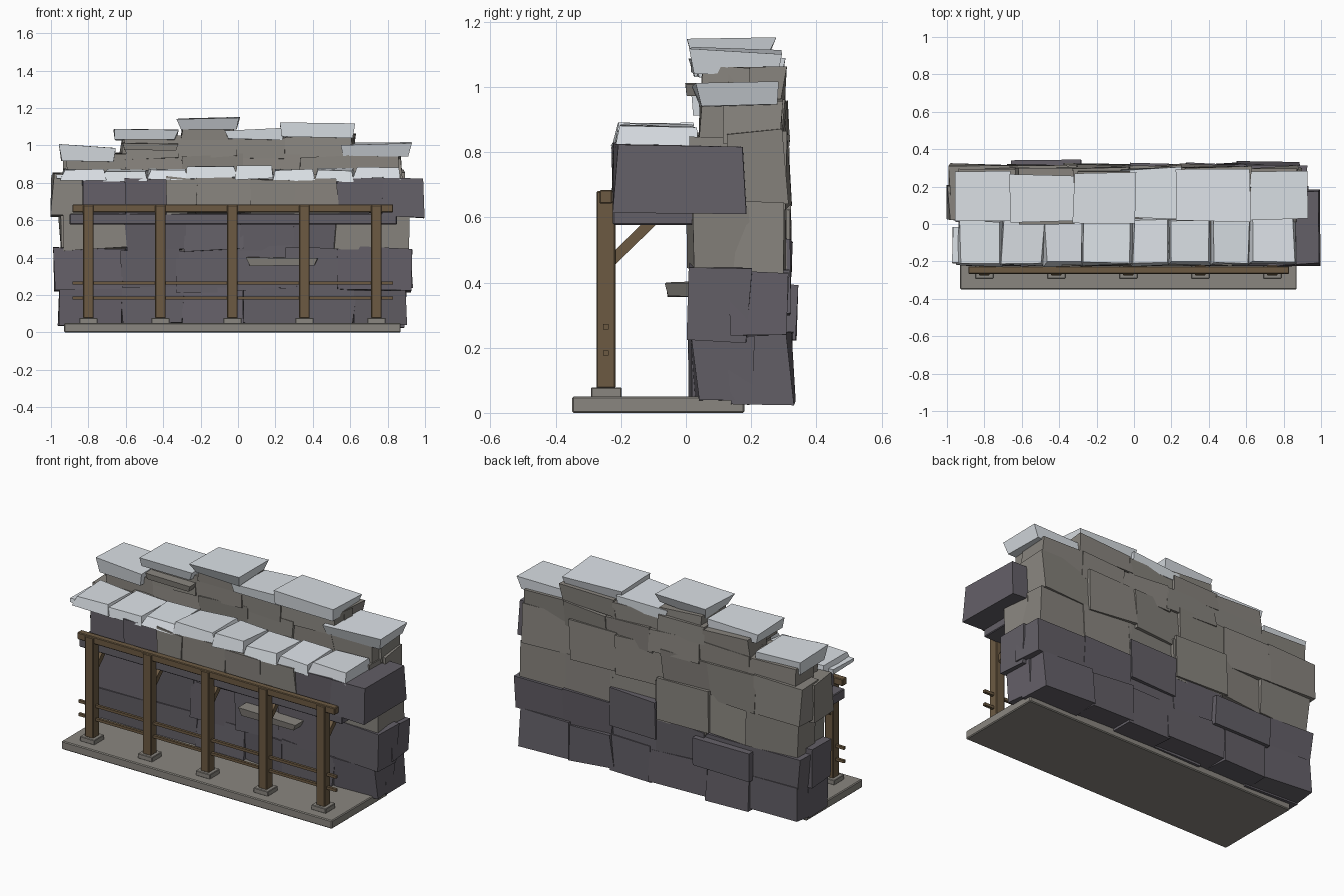
import bpy, bmesh, math, random
from mathutils import Vector, Matrix

random.seed(7)


def material(name, rgb):
    m = bpy.data.materials.new(name)
    m.diffuse_color = (*rgb, 1)
    return m


DARK = material("dark_stone", (0.125, 0.115, 0.135))
GREY = material("warm_grey_stone", (0.246, 0.231, 0.208))
SNOW = material("snow", (0.71, 0.75, 0.79))
WOOD = material("timber", (0.150, 0.102, 0.055))
BASE = material("foundation_stone", (0.255, 0.240, 0.215))
COLOURS = {"d": DARK, "g": GREY, "s": SNOW}


def box(name, x, y, z, mat, bevel=0.0, jitter=0.0, tilt=0.0, top=1.0, bottom=1.0):
    """Box from (min, max) spans, optionally tapered, tilted and roughened."""
    bm = bmesh.new()
    bmesh.ops.create_cube(bm, size=1)
    spans = (x, y, z)
    centre = Vector([(a + b) / 2 for a, b in spans])
    size = Vector([b - a for a, b in spans])
    rot = Matrix.Identity(3)
    if tilt:
        for axis in "XYZ":
            rot = rot @ Matrix.Rotation(math.radians(random.uniform(-tilt, tilt)), 3, axis)
    for v in bm.verts:
        k = top if v.co.z > 0 else bottom
        p = Vector((v.co.x * size.x * k, v.co.y * size.y * k, v.co.z * size.z))
        p += Vector([random.uniform(-jitter, jitter) for _ in range(3)])
        v.co = rot @ p + centre
    if bevel:
        bmesh.ops.bevel(bm, geom=bm.edges[:], offset=bevel, segments=1, affect='EDGES')
    mesh = bpy.data.meshes.new(name)
    bm.to_mesh(mesh)
    bm.free()
    mesh.materials.append(mat)
    ob = bpy.data.objects.new(name, mesh)
    bpy.context.collection.objects.link(ob)
    return ob


def course(name, edges, y, z, colours, jitter=0.011, tilt=2.0, top=1.0):
    """Row of rough blocks between successive x edges, one colour letter each."""
    for i, c in enumerate(colours):
        dz, dy = random.uniform(-0.008, 0.008), random.uniform(-0.006, 0.006)
        box(f"{name}_{i + 1}", (edges[i] - 0.005, edges[i + 1] + 0.005),
            (y[0] + dy, y[1] + dy), (z[0] + dz, z[1] + dz), COLOURS[c], 0, jitter, tilt, top)


# Foundation slab
box("foundation_slab", (-0.93, 0.87), (-0.35, 0.18), (0, 0.05), BASE, 0.005)

# Rock wall: front layer, bottom to top
F, B = (0.02, 0.20), (0.13, 0.308)
course("wall_front_1", [-0.95, -0.62, -0.30, 0.03, 0.29, 0.62, 0.89], F, (0.04, 0.24), "dddddd")
course("wall_front_2", [-0.98, -0.62, -0.33, -0.03, 0.27, 0.53, 0.93], F, (0.22, 0.45), "dddddd")
course("wall_front_3", [-0.92, -0.60, -0.28, 0.02, 0.30, 0.52, 0.90], F, (0.44, 0.63), "gddddg")
course("wall_front_4", [-0.99, -0.72, -0.40, -0.06, 0.28, 0.58, 0.87], F, (0.62, 0.85), "gggggg")
course("wall_front_5", [-0.91, -0.60, -0.30, 0.02, 0.33, 0.60, 0.86], (0.05, 0.20), (0.82, 0.95), "gggggg")
course("wall_front_6", [-0.60, -0.33, -0.02, 0.25, 0.61], (0.05, 0.20), (0.93, 1.045), "gggg")

# Rock wall: back layer, bottom to top
course("wall_back_1", [-0.95, -0.64, -0.36, 0.02, 0.28, 0.55, 0.89], (0.13, 0.318), (0.035, 0.24), "dddddd")
course("wall_back_2", [-0.96, -0.66, -0.34, -0.02, 0.28, 0.60, 0.92], B, (0.23, 0.43), "dddddd")
course("wall_back_3", [-0.95, -0.62, -0.34, -0.02, 0.28, 0.58, 0.89], (0.13, 0.303), (0.42, 0.65), "gggggg")
course("wall_back_4", [-0.98, -0.68, -0.37, -0.06, 0.25, 0.56, 0.88], B, (0.63, 0.86), "gggggg")
course("wall_back_5", [-0.93, -0.62, -0.30, 0.02, 0.33, 0.60, 0.87], (0.13, 0.303), (0.82, 0.955), "gggggg")
course("wall_back_6", [-0.62, -0.32, -0.02, 0.27, 0.62], (0.13, 0.298), (0.94, 1.05), "gggg")
box("wall_peak", (-0.30, -0.02), (0.05, 0.285), (1.03, 1.09), GREY, 0, 0.008, 1.5)

# Blocks standing proud of the rear face, and thin ledges in front
box("rear_bulge_low", (-0.66, -0.28), (0.25, 0.338), (0.23, 0.395), DARK, 0, 0.008, 2)
box("rear_bulge_middle", (-0.02, 0.28), (0.24, 0.322), (0.30, 0.53), DARK, 0, 0.008, 2)
box("rear_bulge_high", (-0.38, -0.03), (0.24, 0.322), (0.43, 0.68), GREY, 0, 0.008, 2)
box("front_ledge", (0.045, 0.43), (-0.06, 0.06), (0.356, 0.398), GREY, 0, 0.005, 0.8, 1, 0.9)
box("crest_ledge", (-0.62, -0.32), (-0.005, 0.15), (0.975, 1.01), GREY, 0, 0.005, 1.5, 1, 0.9)

# Overhanging shelf and the stones resting on it
box("shelf_slab", (-0.90, 0.85), (-0.225, 0.10), (0.577, 0.635), DARK, 0.004)
course("shelf_stone", [-0.82, -0.60, -0.38, -0.22, 0.07, 0.30, 0.53, 0.77],
       (-0.215, 0.06), (0.63, 0.82), "ddggggd", 0.010, 1.5)
box("shelf_end_stone", (0.765, 0.995), (-0.230, 0.188), (0.618, 0.822), DARK, 0, 0.007, 0.8, 0.93)

# Snow on the shelf
course("shelf_snow", [-0.94, -0.71, -0.48, -0.275, -0.01, 0.19, 0.41, 0.62, 0.86],
       (-0.218, 0.035), (0.815, 0.875), "ssssssss", 0.009, 1.8, 0.89)
box("shelf_snow_edge", (-0.97, -0.75), (-0.21, -0.02), (0.822, 0.845), SNOW, 0, 0.004, 1)

# Snow caps along the crest, undercut below: x span, y span, z span, bottom scale
CAPS = [((-0.955, -0.655), (0.02, 0.28), (0.922, 0.995), 0.95),
        ((-0.67, -0.325), (0.015, 0.262), (1.022, 1.085), 0.94),
        ((-0.325, 0.015), (0.008, 0.270), (1.088, 1.148), 0.86),
        ((-0.07, 0.25), (0.03, 0.295), (1.03, 1.087), 0.95),
        ((0.22, 0.625), (0.015, 0.292), (1.048, 1.115), 0.92),
        ((0.55, 0.925), (0.03, 0.285), (0.94, 1.01), 0.90)]
for i, (x, y, z, k) in enumerate(CAPS):
    box(f"crest_snow_{i + 1}", x, y, z, SNOW, 0, 0.010, 1.2, 1, k)

# Timber frame: posts with footings and braces
for i, x in enumerate((-0.80, -0.415, -0.03, 0.355, 0.74)):
    box(f"post_{i + 1}", (x - 0.028, x + 0.028), (-0.275, -0.217), (0.075, 0.680), WOOD, 0.004)
    box(f"footing_{i + 1}", (x - 0.048, x + 0.048), (-0.292, -0.198), (0.048, 0.078), BASE, 0.003)
    brace = box(f"brace_{i + 1}", (-0.014, 0.014), (-0.11, 0.11), (-0.016, 0.016), WOOD)
    brace.location = (x, -0.158, 0.535)
    brace.rotation_euler.x = math.radians(44)

# Top beam and two guard rails
box("top_beam", (-0.885, 0.83), (-0.266, -0.226), (0.642, 0.684), WOOD, 0.004)
for i, z in enumerate((0.184, 0.264)):
    box(f"guard_rail_{i + 1}", (-0.885, 0.83), (-0.254, -0.238), (z - 0.008, z + 0.008), WOOD)
